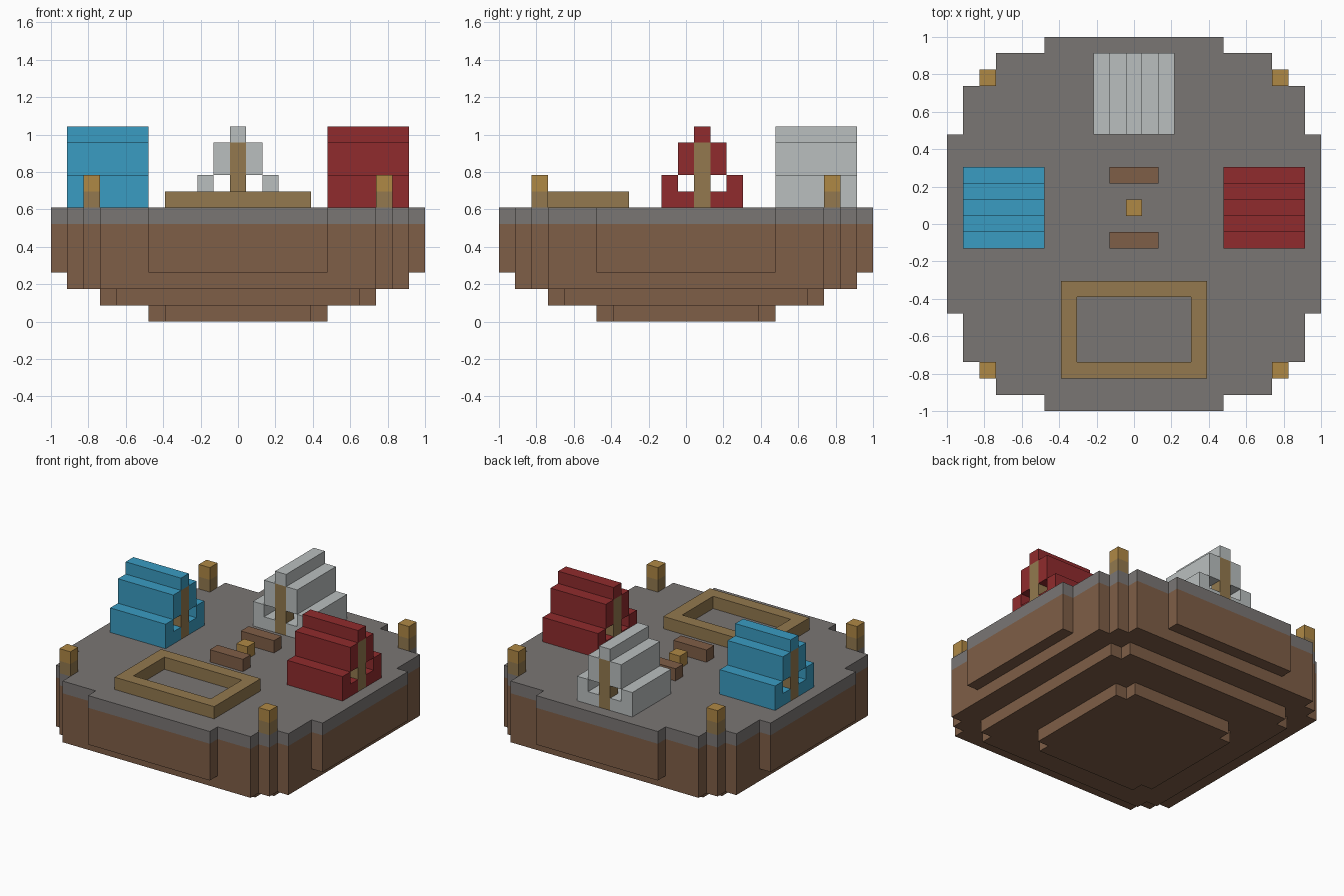
import bpy
import bmesh

cube = bpy.data.objects.get("Cube")
if cube:
    bpy.data.objects.remove(cube, do_unlink=True)

U = 2 / 23  # one block


def material(name, hex_colour):
    rgb = [int(hex_colour[i:i + 2], 16) / 255 for i in (0, 2, 4)]
    lin = [c / 12.92 if c <= 0.04045 else ((c + 0.055) / 1.055) ** 2.4 for c in rgb]
    m = bpy.data.materials.new(name)
    m.use_nodes = True
    m.diffuse_color = (*lin, 1)
    m.node_tree.nodes["Principled BSDF"].inputs["Base Color"].default_value = (*lin, 1)
    return m


STONE = material("stone grey", "7a7674")
EARTH = material("earth brown", "7f5e47")
WOOD = material("tan wood", "93794e")
GOLD = material("gold", "af8845")
BLUE = material("blue cloth", "3a9cc2")
RED = material("red cloth", "902b2d")
WHITE = material("white cloth", "babfbf")


def finish(name, bm, mat):
    bmesh.ops.recalc_face_normals(bm, faces=bm.faces)
    mesh = bpy.data.meshes.new(name)
    bm.to_mesh(mesh)
    bm.free()
    mesh.materials.append(mat)
    ob = bpy.data.objects.new(name, mesh)
    bpy.context.collection.objects.link(ob)
    return ob


def blocks(name, boxes, mat):
    """One object from boxes given as ((x0, x1), (y0, y1), (z0, z1)) in blocks."""
    bm = bmesh.new()
    for box in boxes:
        verts = bmesh.ops.create_cube(bm, size=1)["verts"]
        for v in verts:
            v.co = [U * (hi if c > 0 else lo) for c, (lo, hi) in zip(v.co, box)]
    return finish(name, bm, mat)


def layer(name, corners, z0, z1, mat):
    """Slab with a stepped round outline; corners are one quadrant's outer steps."""
    quad = []
    for i, (x, y) in enumerate(corners):
        if i:
            quad.append((x, corners[i - 1][1]))
        quad.append((x, y))
    outline = []
    for _ in range(4):
        outline += quad
        quad = [(-y, x) for x, y in quad]
    bm = bmesh.new()
    face = bm.faces.new([bm.verts.new((x * U, y * U, z0 * U)) for x, y in outline])
    top = bmesh.ops.extrude_face_region(bm, geom=[face], use_keep_orig=True)["geom"]
    for v in top:
        if isinstance(v, bmesh.types.BMVert):
            v.co.z = z1 * U
    return finish(name, bm, mat)


# Island: stepped layers narrowing downwards
disc = [(11.5, 5.5), (10.5, 8.5), (9.5, 9.5), (8.5, 10.5), (5.5, 11.5)]
layer("island_bottom", [(5.5, 4.5), (4.5, 5.5)], 0, 1, EARTH)
layer("island_lower", [(8.5, 7.5), (7.5, 8.5)], 1, 2, EARTH)
layer("island_middle", disc[1:4], 2, 3, EARTH)
layer("island_body", disc, 3, 6, EARTH)
layer("stone_ground", disc, 6, 7, STONE)


# Tents: stepped walls, ridge, floor and a pole at each end
def tent(name, cx, cy, along_x, cloth):
    def place(across, along, height):
        a, b = (along, across) if along_x else (across, along)
        return (tuple(cx + v for v in a), tuple(cy + v for v in b), height)

    full = (-2.5, 2.5)
    parts = [place((-0.5, 0.5), full, (11, 12)),
             place((-0.5, 0.5), (-1.5, 1.5), (7, 8))]
    for s in (-1, 1):
        def side(a, b):
            return tuple(sorted((s * a, s * b)))
        parts += [place(side(1.5, 2.5), full, (7, 9)),
                  place(side(0.5, 1.5), full, (9, 11)),
                  place(side(0.5, 1.5), full, (7, 8))]
    blocks(name, parts, cloth)
    blocks(name + "_poles", [place((-0.5, 0.5), end, (7, 11))
                             for end in ((-2.5, -1.5), (1.5, 2.5))], WOOD)


tent("blue_tent", -8, 1, True, BLUE)
tent("red_tent", 8, 1, True, RED)
tent("white_tent", 0, 8, False, WHITE)

# Campfire with a bench on either side
blocks("campfire", [((-0.5, 0.5), (0.5, 1.5), (7, 8))], GOLD)
for name, y in (("front_bench", -1.5), ("back_bench", 2.5)):
    blocks(name, [((-1.5, 1.5), (y, y + 1), (7, 8))], EARTH)

# Rectangular wooden frame on the ground
blocks("ground_frame",
       [((-4.5, 4.5), (y, y + 1), (7, 8)) for y in (-9.5, -4.5)]
       + [((x, x + 1), (-8.5, -4.5), (7, 8)) for x in (-4.5, 3.5)], WOOD)

# Corner torches
for fb, y in (("front", -9), ("back", 9)):
    for lr, x in (("right", -9), ("left", 9)):
        spot = ((x - 0.5, x + 0.5), (y - 0.5, y + 0.5))
        blocks(f"{fb}_{lr}_torch_post", [(*spot, (7, 8))], WOOD)
        blocks(f"{fb}_{lr}_torch_flame", [(*spot, (8, 9))], GOLD)
